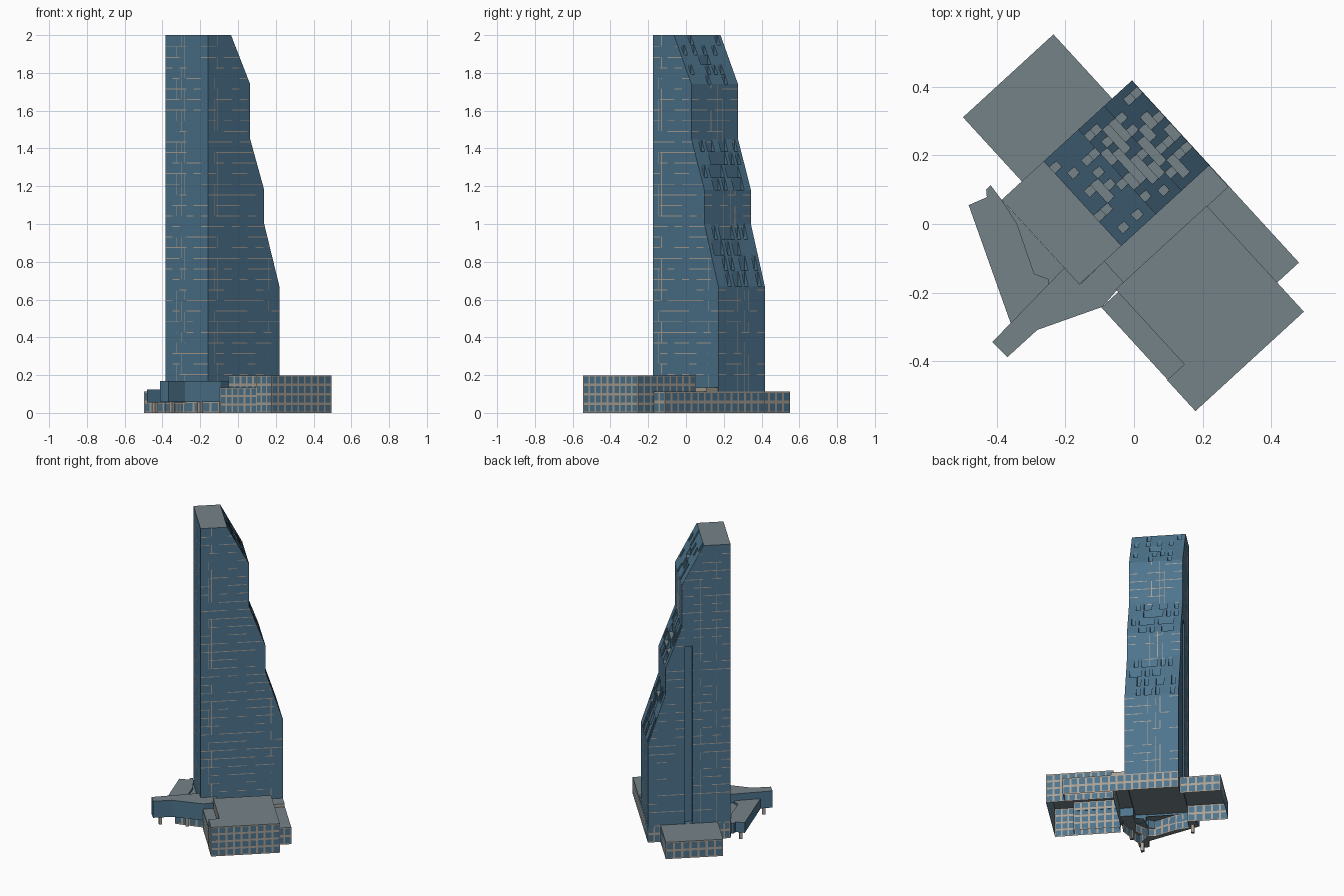
import bpy, bmesh, math, random
from mathutils import Vector

if "Cube" in bpy.data.objects:
    bpy.data.objects.remove(bpy.data.objects["Cube"])

random.seed(4)
ANG = math.radians(47.5)
U = Vector((math.cos(ANG), -math.sin(ANG), 0))   # along the podium
V = Vector((math.sin(ANG), math.cos(ANG), 0))    # along the tower's long side
Z = Vector((0, 0, 1))


def P(u, v, z=0.0):
    return U * u + V * v + Z * z


def material(name, col):
    m = bpy.data.materials.new(name)
    m.diffuse_color = (*col, 1)
    m.use_nodes = True
    m.node_tree.nodes["Principled BSDF"].inputs["Base Color"].default_value = m.diffuse_color
    return m


GLASS = material("blue_glass", (0.075, 0.175, 0.265))
ROOF = material("grey_roof", (0.177, 0.225, 0.25))
FRAME = material("beige_frame", (0.40, 0.355, 0.30))


def finish(name, bm, mats):
    me = bpy.data.meshes.new(name)
    bm.to_mesh(me)
    bm.free()
    for m in mats:
        me.materials.append(m)
    ob = bpy.data.objects.new(name, me)
    bpy.context.collection.objects.link(ob)
    return ob


def rect(u0, u1, v0, v1):
    return [P(u0, v0), P(u1, v0), P(u1, v1), P(u0, v1)]


def xy(*pts):
    return [Vector((x, y, 0)) for x, y in pts]


def cuts(n):
    """Grid lines for n panes with frame bars between them."""
    return [0] + [(i + t) / n for i in range(n) for t in (0.13, 0.87)] + [1]


def block(name, poly, z0, z1, rows=0, wall=FRAME, skip=(), bottom=False):
    """Extruded plan with a grey roof; rows > 0 divides the walls into glass panes."""
    bm = bmesh.new()
    bm.faces.new([bm.verts.new(p + Z * z1) for p in poly]).material_index = 1
    if bottom:
        bm.faces.new([bm.verts.new(p + Z * z0) for p in poly[::-1]]).material_index = 1
    for e, (a, b) in enumerate(zip(poly, poly[1:] + poly[:1])):
        if e in skip:
            continue
        xs = cuts(max(1, round((b - a).length / 0.048))) if rows else [0, 1]
        zs = cuts(rows) if rows else [0, 1]
        g = [[bm.verts.new(a.lerp(b, x) + Z * (z0 + (z1 - z0) * t)) for x in xs] for t in zs]
        for r in range(len(zs) - 1):
            for c in range(len(xs) - 1):
                f = bm.faces.new((g[r][c], g[r][c + 1], g[r + 1][c + 1], g[r + 1][c]))
                f.material_index = 2 if r % 2 and c % 2 else 0
    bmesh.ops.remove_doubles(bm, verts=bm.verts, dist=0.0002)
    return finish(name, bm, [wall, ROOF, GLASS])


# ---- Tower: a stepped-back profile made of strips, with terrace notches on the slopes
U0, U1, V0, V1 = -0.312, 0.022, -0.236, 0.277
SLOPES = [(0.277, 0.67, 0.168, 1.0, 4, 0.35),      # v, z bottom, v, z top, rows, notch chance
          (0.168, 1.18, 0.067, 1.45, 4, 0.55),
          (0.067, 1.74, -0.07, 2.0, 5, 0.3)]
STRIPS = 14


def strip_profile(index):
    pts, notches = [(V0, 0.1), (V1, 0.1)], []
    for va, za, vb, zb, rows, chance in SLOPES:
        if index in (0, STRIPS - 1):
            chance = 0
        pts.append((va, za))
        for r in range(rows):
            t0, t1 = r / rows, (r + 1) / rows
            a = (va + (vb - va) * t0, za + (zb - za) * t0)
            b = (va + (vb - va) * t1, za + (zb - za) * t1)
            if random.random() < chance:
                pts.append((b[0], a[1]))
                notches.append((a, (b[0], a[1]), b))
            pts.append(b)
    pts.append((V0, 2.0))
    return pts, notches


bm = bmesh.new()
strips = [strip_profile(i) for i in range(STRIPS)]
for i, (pts, notches) in enumerate(strips):
    ua = U0 + (U1 - U0) * i / STRIPS
    ub = U0 + (U1 - U0) * (i + 1) / STRIPS
    A = [bm.verts.new(P(ua, *p)) for p in pts]
    B = [bm.verts.new(P(ub, *p)) for p in pts]
    for j in range(len(pts)):
        k = (j + 1) % len(pts)
        if j:                                       # no floor under the tower
            bm.faces.new((A[j], A[k], B[k], B[j]))
    if i == 0:
        bm.faces.new(A[::-1])
    if i == STRIPS - 1:
        bm.faces.new(B)
    # side cheeks of each notch where the neighbour is not notched
    for side, ue in ((-1, ua), (1, ub)):
        n = i + side
        if 0 <= n < STRIPS:
            for tri in notches:
                if tri not in strips[n][1]:
                    bm.faces.new([bm.verts.new(P(ue, *p)) for p in tri])
bmesh.ops.remove_doubles(bm, verts=bm.verts, dist=0.0002)
bmesh.ops.recalc_face_normals(bm, faces=bm.faces)
bmesh.ops.dissolve_limit(bm, angle_limit=0.01, verts=bm.verts, edges=bm.edges)
for f in bm.faces:
    f.material_index = 1 if abs(f.normal.z) > 0.9 else 0


def wall_faces(axis, levels):
    """Faces lying on an outer wall plane of the tower."""
    return [f for f in bm.faces if abs(f.normal.dot(axis)) > 0.99 and
            any(all(abs(w.co.dot(axis) - l) < 0.0005 for w in f.verts) for l in levels)]


def cut(axis, levels, normal, dist):
    faces = [f for f in wall_faces(axis, levels)
             if min(w.co.dot(normal) for w in f.verts) < dist - 1e-4
             and max(w.co.dot(normal) for w in f.verts) > dist + 1e-4]
    if faces:
        geom = set(faces)
        for f in faces:
            geom.update(f.edges)
            geom.update(f.verts)
        bmesh.ops.bisect_plane(bm, geom=list(geom), dist=1e-5, plane_co=normal * dist, plane_no=normal)


# ---- Recessed slot in the rear end wall
for normal, d in ((V, 0.0), (V, 0.05), (Z, 0.116), (Z, 1.32)):
    cut(U, [U0], normal, d)
slot = [f for f in wall_faces(U, [U0])
        if 0 < f.calc_center_median().dot(V) < 0.05 and 0.116 < f.calc_center_median().z < 1.32]
ret = bmesh.ops.extrude_face_region(bm, geom=slot)
bmesh.ops.translate(bm, vec=U * 0.03, verts=[g for g in ret["geom"] if isinstance(g, bmesh.types.BMVert)])
bmesh.ops.delete(bm, geom=[f for f in slot if f.is_valid], context='FACES')

# ---- Floor-line dashes and upright seams, set flush in the walls
FLOORS = [0.2 + 0.056 * i for i in range(32)]
LINE, SEAM = 0.005, 0.004
WALLS = [(V, [V0], U, U0, U1, (-0.223, -0.19, -0.165)),
         (U, [U1], V, V0, V1, (-0.19, -0.17, 0.2)),
         (U, [U0], V, V0, V1, (-0.15, -0.05)),
         (V, [V1, 0.168, 0.067], U, U0, U1, (-0.2, -0.17, -0.12))]
for axis, levels, along, lo, hi, seams in WALLS:
    for z in FLOORS:
        cut(axis, levels, Z, z)
        cut(axis, levels, Z, z + LINE)
    n = round((hi - lo) / 0.055)
    for c in range(1, n):
        cut(axis, levels, along, lo + (hi - lo) * c / n)
    for s in seams:
        cut(axis, levels, along, s)
        cut(axis, levels, along, s + SEAM)
    dashes = {(c, k) for c in range(n) for k in range(len(FLOORS)) if random.random() < 0.55}
    for f in wall_faces(axis, levels):
        m = f.calc_center_median()
        a = m.dot(along)
        cell = int((a - lo) / (hi - lo) * n)
        on_line = any(z < m.z < z + LINE and (cell, k) in dashes for k, z in enumerate(FLOORS))
        on_seam = any(s < a < s + SEAM for s in seams) and random.random() < 0.6
        if on_line or on_seam:
            f.material_index = 2
bmesh.ops.dissolve_limit(bm, angle_limit=0.01, verts=bm.verts, edges=bm.edges, delimit={'MATERIAL'})
finish("tower", bm, [GLASS, ROOF, FRAME])

# ---- Podium
block("low_podium", [P(U0, V0), P(0.104, V0), P(0.104, 0.191), P(0.407, 0.191), P(0.407, 0.278),
                     P(U0, 0.278), P(U0, 0.2), P(-0.565, 0.2), P(-0.565, -0.157), P(U0, -0.157)],
      0, 0.114, 2, skip=(0, 1, 2))
block("middle_podium", rect(0.02, 0.106, -0.17, 0.276), 0.112, 0.135)
block("front_wing", [P(0.104, -0.168), P(0.4, -0.168), P(0.4, -0.236), P(0.522, -0.236),
                     P(0.522, 0.192), P(0.104, 0.192)], 0, 0.198, 4)
block("front_wing_step", rect(0.115, 0.402, -0.234, -0.166), 0, 0.135, 3, skip=(1, 2))

# ---- Entrance side: lobby, canopy and raised footbridge
block("lobby", xy((-0.385, 0.07), (-0.34, 0.0), (-0.29, -0.145), (-0.249, -0.177),
                  (-0.16, -0.175)), 0, 0.11, 2, skip=(4,))
block("bridge_lobby", xy((-0.25, -0.16), (-0.28, -0.28), (-0.1, -0.225), (-0.05, -0.17),
                         (-0.16, -0.1)), 0, 0.06, 1, skip=(3, 4))
block("canopy", xy((-0.481, 0.055), (-0.359, -0.288), (-0.249, -0.177), (-0.249, -0.16),
                   (-0.29, -0.145), (-0.34, 0.0), (-0.385, 0.07), (-0.417, 0.113),
                   (-0.43, 0.1), (-0.428, 0.078)), 0.055, 0.124, 0, GLASS, bottom=True)
block("footbridge", xy((-0.412, -0.343), (-0.368, -0.387), (-0.281, -0.308), (-0.092, -0.241),
                       (-0.03, -0.17), (-0.086, -0.108), (-0.153, -0.172), (-0.2, -0.125)),
      0.057, 0.17, 0, GLASS, bottom=True)
for x, y in ((-0.35, -0.335), (-0.2, -0.262), (-0.44, 0.04)):
    c = Vector((x, y, 0))
    block("support_post", [c + U * a + V * b for a, b in
                           ((-.01, -.01), (.01, -.01), (.01, .01), (-.01, .01))], 0, 0.06, bottom=True)
